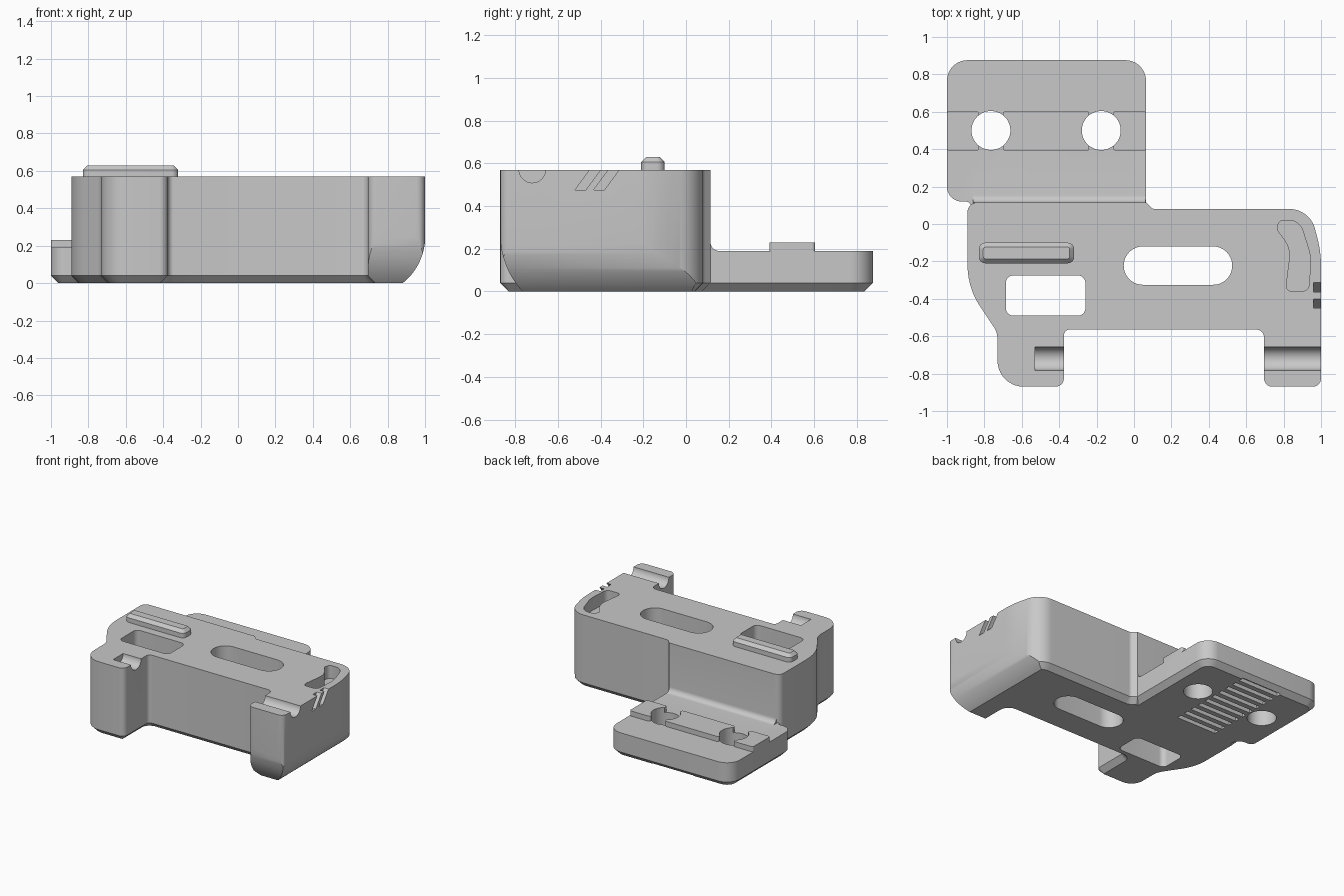
import bpy, bmesh, math
from mathutils import Vector

if "Cube" in bpy.data.objects:
    bpy.data.objects.remove(bpy.data.objects["Cube"], do_unlink=True)

grey = bpy.data.materials.new("plain_grey")
grey.use_nodes = True
COLOUR = (0.58, 0.58, 0.58, 1)
grey.diffuse_color = COLOUR
grey.node_tree.nodes["Principled BSDF"].inputs["Base Color"].default_value = COLOUR


def rounded(corners, steps=10):
    """Outline from (x, y, radius) corners."""
    out = []
    for i, (x, y, r) in enumerate(corners):
        p = Vector((x, y))
        if r == 0:
            out.append(p)
            continue
        a = (Vector(corners[i - 1][:2]) - p).normalized()
        b = (Vector(corners[(i + 1) % len(corners)][:2]) - p).normalized()
        half = a.angle(b) / 2
        centre = p + (a + b).normalized() * r / math.sin(half)
        reach = r / math.tan(half)
        s, e = p + a * reach - centre, p + b * reach - centre
        start = math.atan2(s.y, s.x)
        sweep = math.atan2(s.x * e.y - s.y * e.x, s.dot(e))
        for k in range(steps + 1):
            t = start + sweep * k / steps
            out.append(centre + Vector((math.cos(t), math.sin(t))) * r)
    return out


def box(x0, x1, y0, y1, r=0):
    return rounded([(x0, y0, r), (x1, y0, r), (x1, y1, r), (x0, y1, r)])


def circle(x, y, r, n=48):
    return [Vector((x + r * math.cos(math.tau * k / n), y + r * math.sin(math.tau * k / n)))
            for k in range(n)]


def inset(pts, d):
    """Move a counter-clockwise outline inwards by d."""
    out = []
    for i, p in enumerate(pts):
        a = (p - pts[i - 1]).normalized()
        b = (pts[(i + 1) % len(pts)] - p).normalized()
        na, nb = Vector((-a.y, a.x)), Vector((-b.y, b.x))
        out.append(p + (na + nb) * d / (1 + na.dot(nb)))
    return out


def prism(name, pts, h0, h1, bottom=0, top=0, axis="z"):
    """Extrude an outline along an axis, with optional end chamfers."""
    place = {"z": lambda p, h: (p.x, p.y, h),
             "x": lambda p, h: (h, p.x, p.y),
             "y": lambda p, h: (p.x, h, p.y)}[axis]
    levels = [(h0, bottom)]
    if bottom:
        levels.append((h0 + bottom, 0))
    if top:
        levels.append((h1 - top, 0))
    levels.append((h1, top))
    bm = bmesh.new()
    rings = [[bm.verts.new(place(p, h)) for p in (inset(pts, d) if d else pts)]
             for h, d in levels]
    bm.faces.new(rings[0][::-1])
    bm.faces.new(rings[-1])
    for lo, hi in zip(rings, rings[1:]):
        for i in range(len(pts)):
            bm.faces.new((lo[i - 1], lo[i], hi[i], hi[i - 1]))
    # Faces are wound consistently; turn the solid outwards if needed
    if bm.calc_volume(signed=True) < 0:
        bmesh.ops.reverse_faces(bm, faces=bm.faces[:])
    mesh = bpy.data.meshes.new(name)
    bm.to_mesh(mesh)
    bm.free()
    mesh.materials.append(grey)
    obj = bpy.data.objects.new(name, mesh)
    bpy.context.collection.objects.link(obj)
    return obj


def combine(target, tools, operation="DIFFERENCE"):
    """Apply solid booleans and discard the tools."""
    bpy.context.view_layer.objects.active = target
    for tool in tools:
        mod = target.modifiers.new("solid", "BOOLEAN")
        mod.operation, mod.solver, mod.object = operation, "EXACT", tool
        bpy.ops.object.modifier_apply(modifier=mod.name)
        bpy.data.objects.remove(tool, do_unlink=True)


def arc_cutter(name, edge, side, height, radius, span, axis):
    """Tool that rounds off a lower outer edge."""
    end = math.asin(height / radius)
    pts = [Vector((edge - side * radius * (1 - math.cos(end * k / 14)),
                   height - radius * math.sin(end * k / 14))) for k in range(15)]
    pts += [Vector((pts[-1].x, -0.1)), Vector((edge + side * 0.1, -0.1)),
            Vector((edge + side * 0.1, height))]
    return prism(name, pts, *span, axis=axis)


TOP, DECK = 0.57, 0.19

# Main body with two front legs
body = prism("main_body", rounded([
    (-0.73, -0.87, 0.14), (-0.375, -0.87, 0.045), (-0.375, -0.565, 0.03),
    (0.695, -0.565, 0.04), (0.695, -0.87, 0.045), (1, -0.87, 0.045),
    (1, -0.15, 0.6), (0.94, 0.08, 0.14), (0.1, 0.08, 0.03), (0.065, 0.115, 0),
    (-0.89, 0.115, 0.05), (-0.89, -0.34, 0.4), (-0.73, -0.58, 0.12)]), 0, TOP, bottom=0.04)

# Rounded lower edges, openings and channels
cutters = [
    arc_cutter("side_rounding", 1.001, 1, 0.25, 0.32, (-1, 0.3), "y"),
    arc_cutter("leg_rounding", -0.871, -1, 0.27, 0.4, (0.66, 1.15), "x"),
    prism("oblong_opening", box(-0.055, 0.525, -0.325, -0.12, 0.102), -0.1, 0.7),
    prism("square_opening", box(-0.685, -0.26, -0.49, -0.275, 0.04), -0.1, 0.7),
    prism("curved_pocket", rounded([
        (0.81, -0.36, 0.03), (0.935, -0.36, 0.04), (0.945, -0.17, 0.25),
        (0.885, 0.02, 0.08), (0.775, 0.02, 0.03), (0.765, -0.03, 0.02),
        (0.84, -0.13, 0.15)]), TOP - 0.1, 0.7),
    prism("left_channel", circle(-0.72, TOP + 0.001, 0.062), 0.6, 1.1, axis="x"),
    prism("right_channel", circle(-0.72, TOP + 0.001, 0.062), -0.53, -0.3, axis="x"),
]
for y in (-0.52, -0.433):
    slant = [Vector(p) for p in ((y, 0.475), (y + 0.05, 0.475),
                                 (y + 0.19, 0.665), (y + 0.14, 0.665))]
    cutters.append(prism("slanted_notch", slant, 0.96, 1.1, axis="x"))
combine(body, cutters)

# Rear plate with grip slots underneath
HOLES = (-0.765, -0.175)


def bolt_holes():
    return [prism("bolt_hole", circle(x, 0.5, 0.104), -0.1, 0.4) for x in HOLES]


plate = prism("rear_plate", rounded([
    (0.064, -0.05, 0), (0.064, 0.876, 0.11), (-1, 0.876, 0.11), (-1, 0.12, 0.08),
    (-0.87, 0.12, 0.03), (-0.87, -0.05, 0)]), 0, DECK, bottom=0.04)
slots = [prism("grip_slot", box(-0.65, -0.3, y - 0.018, y + 0.018), -0.1, 0.03)
         for y in (0.14 + 0.076 * k for k in range(10))]
combine(plate, bolt_holes() + slots)

# Fillet where the plate meets the body wall
cove = [Vector((0.155 - 0.04 * math.sin(t), 0.23 - 0.04 * math.cos(t)))
        for t in (math.pi / 2 * k / 8 for k in range(9))]
fillet = prism("wall_fillet", cove + [Vector((0.09, 0.23)), Vector((0.09, 0.17)),
                                      Vector((0.155, 0.17))], -0.86, 0.062, axis="x")
combine(body, [plate, fillet], "UNION")

# Raised rail blocks beside the bolt holes
parts = [body]
for name, x0, x1 in (("right_rail", -1, -0.83), ("middle_rail", -0.7, -0.24),
                     ("left_rail", -0.11, 0.064)):
    rail = prism(name, box(x0, x1, 0.39, 0.605, 0.015), DECK, 0.23)
    combine(rail, bolt_holes())
    parts.append(rail)

# Raised key on the top
parts.append(prism("top_key", box(-0.83, -0.32, -0.21, -0.1, 0.035), TOP, 0.63, top=0.024))

bpy.ops.object.select_all(action="DESELECT")
for part in parts:
    part.select_set(True)
bpy.context.view_layer.objects.active = body
bpy.ops.object.shade_smooth_by_angle(angle=math.radians(30))
